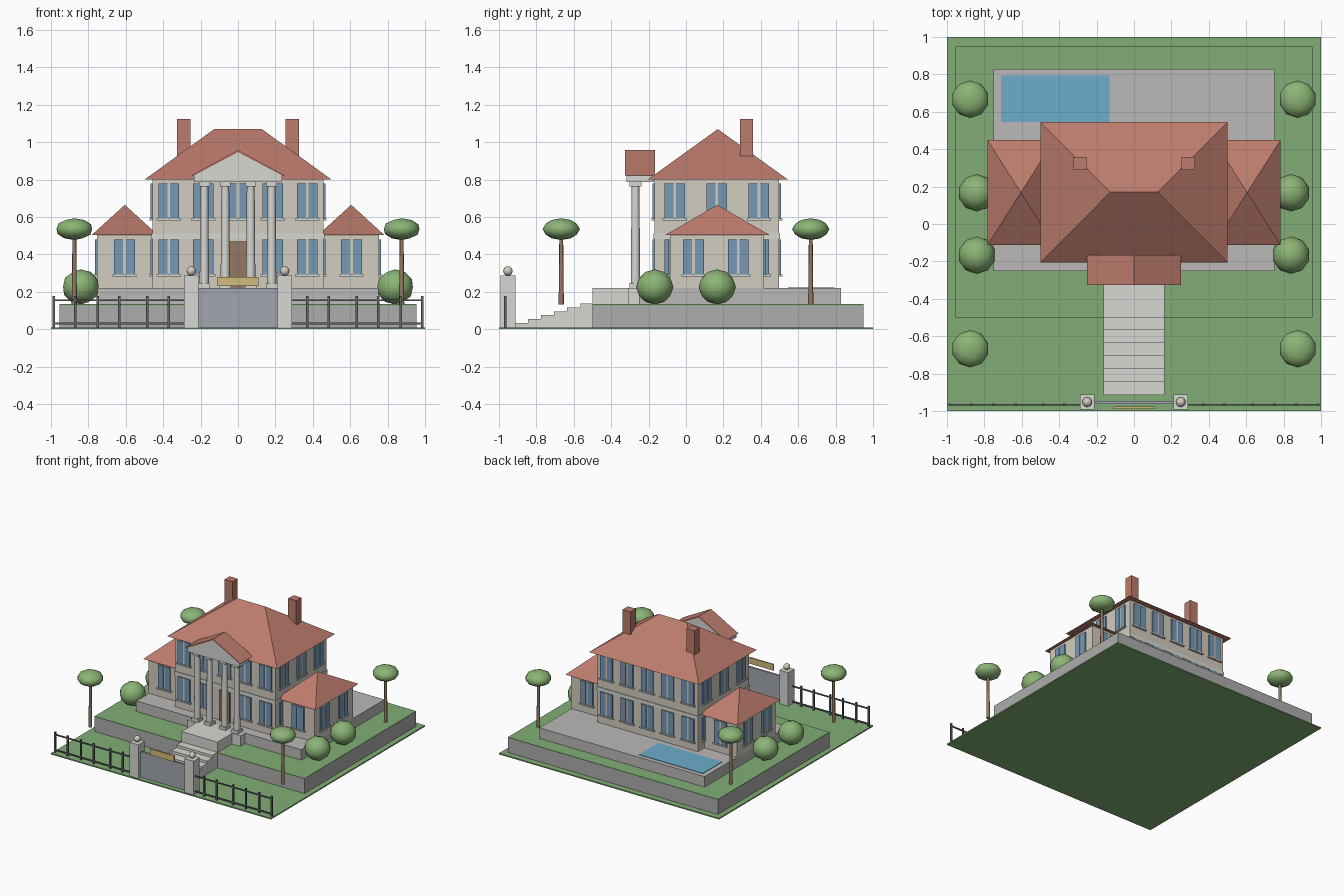
import bpy, bmesh
from mathutils import Matrix, Vector

if "Cube" in bpy.data.objects:
    bpy.data.objects.remove(bpy.data.objects["Cube"])

def mat(name, c):
    m = bpy.data.materials.new(name)
    m.diffuse_color = (*c, 1)
    m.use_nodes = True
    m.node_tree.nodes["Principled BSDF"].inputs["Base Color"].default_value = m.diffuse_color
    return m

GRASS = mat("grass", (0.22, 0.42, 0.18))
LEAF = mat("leaf", (0.26, 0.46, 0.18))
STONE = mat("stone", (0.42, 0.42, 0.42))
PAVE = mat("paving", (0.50, 0.49, 0.48))
TRIM = mat("trim", (0.68, 0.68, 0.65))
WALL = mat("wall", (0.65, 0.61, 0.53))
ROOF = mat("roof_tile", (0.50, 0.20, 0.15))
GLASS = mat("glass", (0.18, 0.32, 0.46))
WOOD = mat("wood", (0.30, 0.19, 0.12))
IRON = mat("iron", (0.12, 0.13, 0.14))
GATE = mat("gate_metal", (0.36, 0.39, 0.43))
GOLD = mat("gold", (0.65, 0.50, 0.20))
WATER = mat("water", (0.15, 0.42, 0.60))

def finish(name, bm, m):
    bmesh.ops.recalc_face_normals(bm, faces=bm.faces)
    me = bpy.data.meshes.new(name)
    bm.to_mesh(me)
    bm.free()
    me.materials.append(m)
    ob = bpy.data.objects.new(name, me)
    bpy.context.collection.objects.link(ob)
    return ob

# each box is (x0, x1, y0, y1, z0, z1)
def boxes(name, items, m):
    bm = bmesh.new()
    for x0, x1, y0, y1, z0, z1 in items:
        c = Vector(((x0 + x1) / 2, (y0 + y1) / 2, (z0 + z1) / 2))
        bmesh.ops.create_cube(bm, size=1, matrix=Matrix.Translation(c) @
                              Matrix.Diagonal((x1 - x0, y1 - y0, z1 - z0, 1)))
    return finish(name, bm, m)

def cbox(x, y, z0, z1, w, d):
    return (x - w / 2, x + w / 2, y - d / 2, y + d / 2, z0, z1)

def hip_roof(name, cx, cy, hx, hy, z0, z1, ridge):
    bm = bmesh.new()
    lo = [bm.verts.new((cx + sx * hx, cy + sy * hy, z0)) for sx, sy in ((-1, -1), (1, -1), (1, 1), (-1, 1))]
    l = bm.verts.new((cx - ridge, cy, z1))
    r = bm.verts.new((cx + ridge, cy, z1)) if ridge else l
    a, b, c, d = lo
    bm.faces.new(lo)
    for f in ((a, b, r, l), (b, c, r), (c, d, l, r), (d, a, l)):
        bm.faces.new(list(dict.fromkeys(f)))
    return finish(name, bm, ROOF)

def prism(name, pts, y0, y1, m):
    bm = bmesh.new()
    f = bm.faces.new([bm.verts.new((x, y0, z)) for x, z in pts])
    g = bmesh.ops.extrude_face_region(bm, geom=[f])["geom"]
    bmesh.ops.translate(bm, vec=(0, y1 - y0, 0), verts=[v for v in g if isinstance(v, bmesh.types.BMVert)])
    return finish(name, bm, m)

def post(name, x, y, z0, z1, r0, r1, m, n=12):
    bm = bmesh.new()
    bmesh.ops.create_cone(bm, cap_ends=True, segments=n, radius1=r0, radius2=r1, depth=z1 - z0,
                          matrix=Matrix.Translation((x, y, (z0 + z1) / 2)))
    ob = finish(name, bm, m)
    smooth(ob)

def ball(name, x, y, z, r, rz, m, sub=2):
    bm = bmesh.new()
    bmesh.ops.create_icosphere(bm, subdivisions=sub, radius=1, matrix=Matrix.Translation((x, y, z)) @
                               Matrix.Diagonal((r, r, rz, 1)))
    smooth(finish(name, bm, m))

def smooth(ob):
    bpy.ops.object.select_all(action='DESELECT')
    ob.select_set(True)
    bpy.context.view_layer.objects.active = ob
    bpy.ops.object.shade_smooth_by_angle(angle=0.8)

# grounds: base lawn, raised lawn terrace, paved terrace, pool
boxes("ground", [(-1, 1, -1, 1, 0, 0.01)], GRASS)
boxes("lower_terrace", [(-.955, .955, -.5, .95, .01, .128)], STONE)
boxes("terrace_lawn", [(-.955, .955, -.5, .95, .128, .134)], GRASS)
boxes("upper_terrace", [(-.75, .75, -.25, .83, .13, .22)], PAVE)
boxes("pool_water", [(-.71, -.13, .545, .795, .20, .224)], WATER)

# front stairs and landing
boxes("front_steps", [(-.163, .163, -.915 + .07 * i, -.5, .01, .034 + .0205 * i) for i in range(6)], TRIM)
boxes("landing", [(-.163, .163, -.5, -.25, .13, .221), (-.24, .24, -.31, -.25, .13, .221)], TRIM)

# main house and wings
boxes("main_house", [(-.457, .457, -.168, .498, .22, .80)], WALL)
boxes("floor_band", [(-.462, .462, -.173, .503, .483, .513)], TRIM)
hip_roof("main_roof", 0, .17, .5, .375, .80, 1.07, .127)
for s in (-1, 1):
    boxes("wing", [cbox(s * .605, .165, .22, .505, .30, .50)], WALL)
    hip_roof("wing_roof", s * .605, .168, .178, .28, .503, .665, 0)
    boxes("chimney", [cbox(s * .29, .323, .90, 1.125, .073, .068)], ROOF)

# windows: two panes over a sill, placed by wall point and facing axis
panes, sills, frames = [], [], []
def window(x, y, z, along_x):
    def slab(off, w, t, z0, z1):
        return cbox(x + off, y, z0, z1, w, t) if along_x else cbox(x, y + off, z0, z1, t, w)
    for o in (-.031, .031):
        panes.append(slab(o, .048, .020, z, z + .19))
    frames.append(slab(0, .014, .014, z, z + .19))
    sills.append(slab(0, .13, .034, z - .008, z + .002))

for z in (.29, .59):
    for x in (-.37, -.185, 0, .185, .37):
        window(x, .498, z, True)
        if x or z > .5:
            window(x, -.168, z, True)
    for s in (-1, 1):
        for y in (-.06, .165, .39):
            window(s * .457, y, z, False)
for s in (-1, 1):
    for y in (-.085, .415):
        window(s * .607, y, .29, True)
    for y in (.04, .28):
        window(s * .755, y, .29, False)
boxes("window_panes", panes, GLASS)
boxes("window_mullions", frames, WALL)
boxes("window_sills", sills, TRIM)
boxes("front_door", [(-.048, .048, -.18, -.16, .22, .47)], WOOD)

# portico: columns, beam, pediment and gable roof
for x in (-.18, -.068, .068, .18):
    post("column", x, -.27, .245, .765, .025, .021, TRIM)
    boxes("column_base", [cbox(x, -.27, .22, .246, .062, .062)], TRIM)
    boxes("column_capital", [cbox(x, -.27, .762, .788, .058, .062)], TRIM)
boxes("portico_beam", [(-.235, .235, -.317, -.17, .787, .828)], TRIM)
prism("pediment", [(-.235, .826), (.235, .826), (0, .948)], -.317, -.17, TRIM)
prism("portico_roof", [(-.25, .822), (-.235, .822), (0, .946), (.235, .822), (.25, .822), (0, .957)],
      -.325, -.165, ROOF)

# gate, plain plaque, pillars
boxes("gate", [(-.21, .21, -.963, -.947, .01, .22)], GATE)
boxes("gate_plaque", [(-.11, .11, -.988, -.976, .23, .28)], GOLD)
for s in (-1, 1):
    boxes("gate_pillar", [cbox(s * .25, -.952, .01, .286, .08, .08)], TRIM)
    ball("pillar_ball", s * .25, -.952, .311, .026, .026, WALL)
    # iron fence
    parts = [cbox(s * p, -.967, .01, .177, .012, .012) for p in (.37, .485, .635, .75, .87, .985)]
    parts += [cbox(s * .637, -.967, z, z + .01, .70, .008) for z in (.025, .150)]
    boxes("fence", parts, IRON)
    # trees and bushes
    for y in (-.667, .667):
        post("tree_trunk", s * .875, y, .132, .52, .014, .010, WOOD, 8)
        ball("tree_crown", s * .875, y, .535, .1, .058, LEAF)
    for y in (-.167, .167):
        ball("bush", s * .84, y, .226, .1, .094, LEAF)
